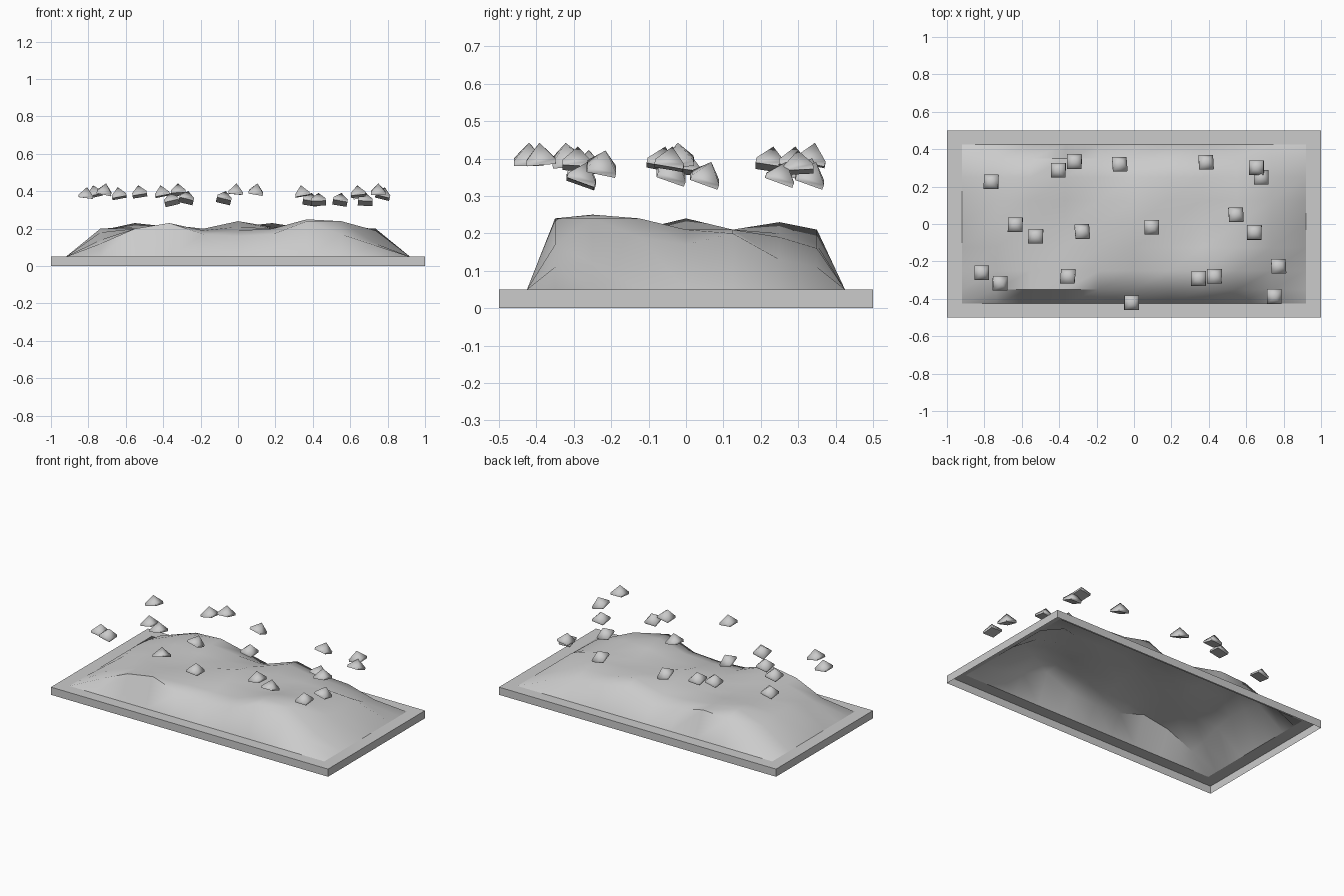
import bpy, bmesh, random
from math import radians, pi
from mathutils import Matrix, Euler

random.seed(4)
cube = bpy.data.objects.get("Cube")
if cube:
    bpy.data.objects.remove(cube, do_unlink=True)

grey = bpy.data.materials.new("plain grey")
grey.use_nodes = True
grey.diffuse_color = (0.6, 0.6, 0.6, 1)
for node in grey.node_tree.nodes:
    if node.type == 'BSDF_PRINCIPLED':
        node.inputs["Base Color"].default_value = grey.diffuse_color


def finish(bm, name, smooth_angle=None):
    """Turn a bmesh into a named object, smooth below the given angle."""
    mesh = bpy.data.meshes.new(name)
    bm.to_mesh(mesh)
    bm.free()
    mesh.materials.append(grey)
    obj = bpy.data.objects.new(name, mesh)
    bpy.context.scene.collection.objects.link(obj)
    if smooth_angle:
        bpy.ops.object.select_all(action='DESELECT')
        obj.select_set(True)
        bpy.context.view_layer.objects.active = obj
        bpy.ops.object.shade_smooth_by_angle(angle=radians(smooth_angle))
    return obj


RIM_Z, EDGE_X, EDGE_Y = 0.05, 0.92, 0.425

# Base frame: outer walls and a flat rim, open underneath
bm = bmesh.new()


def ring(half_x, half_y, z):
    signs = ((-1, -1), (1, -1), (1, 1), (-1, 1))
    return [bm.verts.new((sx * half_x, sy * half_y, z)) for sx, sy in signs]


rings = [ring(1, 0.5, 0), ring(1, 0.5, RIM_Z), ring(EDGE_X, EDGE_Y, RIM_Z)]
for low, high in zip(rings, rings[1:]):
    for i in range(4):
        j = (i + 1) % 4
        bm.faces.new((low[i], low[j], high[j], high[i]))
finish(bm, "base_frame")

# Mound: a height field, front row first, heights in hundredths
HEIGHTS = (
    "12 20 23 17 16 17 24 17 11",
    "14 20 22 19 19 20 25 24 12",
    "18 20 20 20 21 20 23 24 19",
    "20 20 19 20 24 20 21 21 17",
    "19 21 20 20 21 21 21 21 20",
    "17 23 21 19 18 23 20 19 13",
    "13 20 21 17 13 21 17 16 11",
)
ROWS = (-EDGE_Y, -0.35, -0.25, -0.125, 0, 0.125, 0.25, 0.35, EDGE_Y)
COLUMNS = [EDGE_X * (i - 5) / 5 for i in range(11)]
bm = bmesh.new()
grid = []
for r, y in enumerate(ROWS):
    if 0 < r < len(ROWS) - 1:
        inner = [int(h) / 100 for h in HEIGHTS[r - 1].split()]
        levels = [RIM_Z] + inner + [RIM_Z]
    else:
        levels = [RIM_Z] * len(COLUMNS)
    grid.append([bm.verts.new((x, y, z)) for x, z in zip(COLUMNS, levels)])
for front, back in zip(grid, grid[1:]):
    for i in range(len(COLUMNS) - 1):
        bm.faces.new((front[i], front[i + 1], back[i + 1], back[i]))
finish(bm, "mound", 50)

# Floating chips: x, y and height of each, in hundredths
CHIPS = (
    (-77, 23, 41), (-41, 29, 41), (-32, 34, 42), (-7, 33, 38), (39, 34, 37),
    (65, 30, 40), (68, 26, 37), (-64, 0, 40), (-53, -6, 41), (-27, -3, 38),
    (10, -2, 42), (55, 6, 37), (64, -4, 41), (-81, -26, 40), (-71, -32, 42),
    (-36, -27, 37), (-1, -42, 42), (34, -29, 41), (43, -27, 37),
    (78, -22, 40), (75, -39, 42),
)


def add_chip(number, x, y, z):
    """A small four-sided pyramid on a thin square plate, tilted."""
    bm = bmesh.new()
    bmesh.ops.create_cone(bm, cap_ends=True, segments=4, radius1=0.055,
                          radius2=0, depth=0.045,
                          matrix=Matrix.Rotation(pi / 4, 4, 'Z'))
    bmesh.ops.remove_doubles(bm, verts=bm.verts, dist=0.0001)
    bottom = [f for f in bm.faces if f.normal.z < -0.9]
    plate = bmesh.ops.extrude_face_region(bm, geom=bottom)
    bmesh.ops.delete(bm, geom=bottom, context='FACES_ONLY')
    verts = [v for v in plate["geom"] if isinstance(v, bmesh.types.BMVert)]
    bmesh.ops.translate(bm, verts=verts, vec=(0, 0, -0.014))
    bmesh.ops.recalc_face_normals(bm, faces=bm.faces)
    chip = finish(bm, f"chip_{number}", 70)
    chip.location = (x / 100, y / 100, z / 100)
    # Low chips lean backwards more than high ones
    pitch = -20 if z < 39 else random.uniform(-14, 8)
    roll = random.uniform(-16, 16)
    chip.rotation_euler = Euler((radians(pitch), radians(roll), 0))


for number, place in enumerate(CHIPS, 1):
    add_chip(number, *place)
